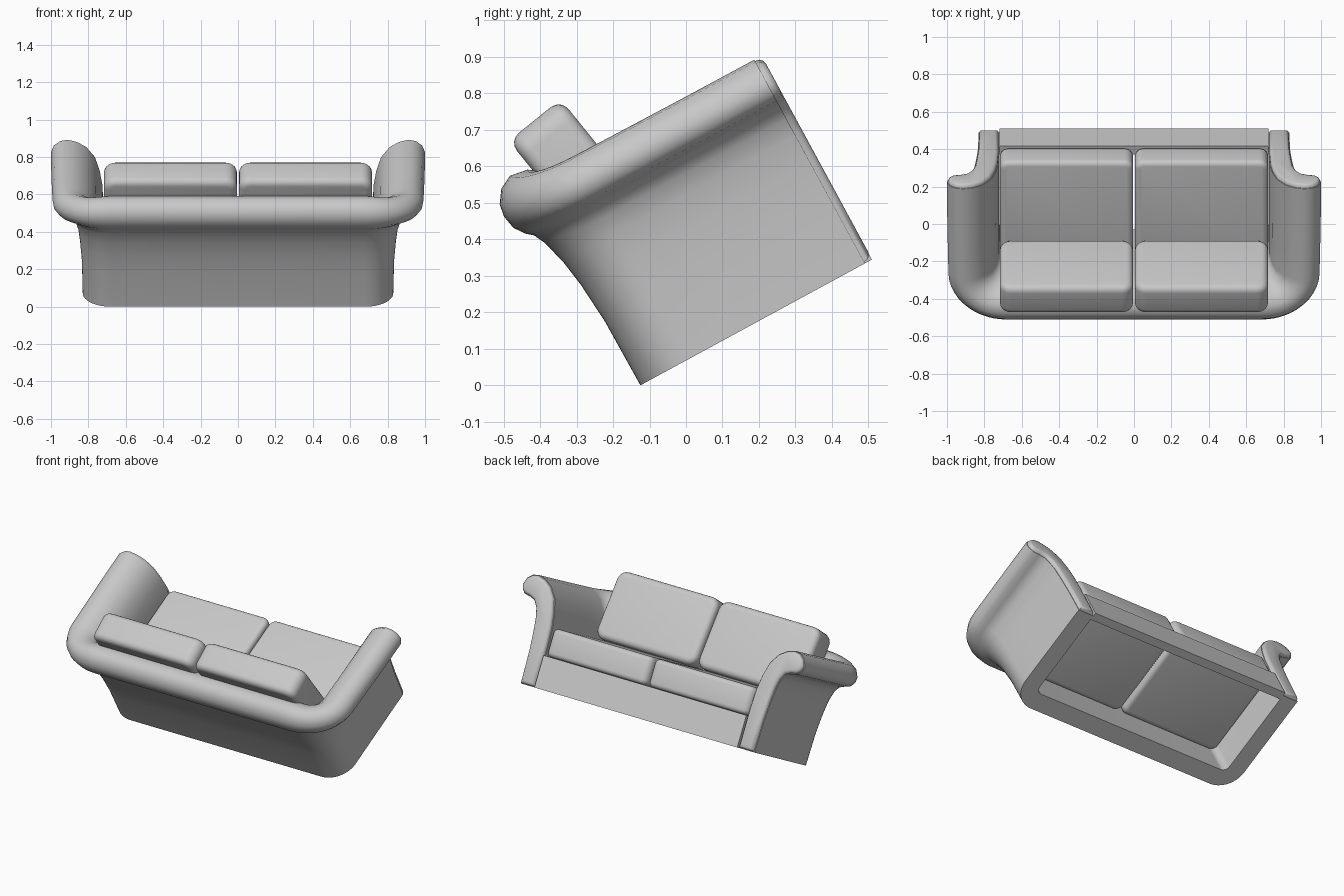
import bpy, bmesh, math
from mathutils import Matrix, Vector

if "Cube" in bpy.data.objects:
    bpy.data.objects.remove(bpy.data.objects["Cube"])

TILT = Matrix.Translation((0, -0.125, 0)) @ Matrix.Rotation(math.radians(28.5), 4, 'X')

fabric = bpy.data.materials.new("grey_fabric")
fabric.diffuse_color = (0.58, 0.58, 0.58, 1)
fabric.use_nodes = True
fabric.node_tree.nodes["Principled BSDF"].inputs["Base Color"].default_value = fabric.diffuse_color


def finish(bm, name, angle=40, matrix=Matrix()):
    bmesh.ops.recalc_face_normals(bm, faces=bm.faces[:])
    me = bpy.data.meshes.new(name)
    bm.to_mesh(me)
    bm.free()
    me.materials.append(fabric)
    ob = bpy.data.objects.new(name, me)
    bpy.context.collection.objects.link(ob)
    ob.matrix_world = TILT @ matrix
    bpy.ops.object.select_all(action='DESELECT')
    ob.select_set(True)
    bpy.context.view_layer.objects.active = ob
    bpy.ops.object.shade_smooth_by_angle(angle=math.radians(angle))
    return ob


# Rolled cross-sections: (offset outward from base outline, height)
ARM = [(0, 0), (.005, .2), (.015, .32), (.025, .40), (.04, .45), (.065, .487), (.10, .50),
       (.14, .507), (.163, .53), (.17, .56), (.155, .60), (.12, .628), (.08, .635), (.03, .622),
       (-.02, .59), (-.065, .53), (-.09, .45), (-.105, .36), (-.11, .25), (-.11, 0)]
BACK = [(0, 0), (.002, .2), (.012, .32), (.025, .40), (.045, .47), (.06, .50), (.078, .515),
        (.10, .545), (.108, .585), (.102, .62), (.078, .655), (.04, .675), (-.01, .667),
        (-.055, .635), (-.085, .58), (-.10, .52), (-.108, .45), (-.11, .36), (-.11, .25), (-.11, 0)]

# U-shaped base outline: point, outward normal, blend from arm to back section
W, R, FRONT = 0.83, 0.15, 0.70
half = [((W, FRONT), (1, 0), 0), ((W, 0.5), (1, 0), .02), ((W, 0.3), (1, 0), .07)]
STEPS = 12
for i in range(STEPS + 1):
    a = math.pi / 2 * i / STEPS
    n = (math.cos(a), -math.sin(a))
    t = i / STEPS
    half.append(((W - R + R * n[0], R + R * n[1]), n, .12 + .88 * t * t * (3 - 2 * t)))
path = half + [((-p[0], p[1]), (-n[0], n[1]), t) for p, n, t in reversed(half)]

# Arms and back as one swept shell, with padded arm fronts
bm = bmesh.new()
rings = []
for p, n, t in path:
    ring = []
    for (d0, h0), (d1, h1) in zip(ARM, BACK):
        d, h = d0 + (d1 - d0) * t, h0 + (h1 - h0) * t
        ring.append(bm.verts.new((p[0] + n[0] * d, p[1] + n[1] * d, h)))
    rings.append(ring)
N = len(ARM)
for a, b in zip(rings, rings[1:]):
    for i in range(N):
        j = (i + 1) % N
        bm.faces.new((a[i], a[j], b[j], b[i]))
caps = [bm.faces.new(rings[0]), bm.faces.new(rings[-1])]
bmesh.ops.recalc_face_normals(bm, faces=bm.faces[:])
for thick, depth in ((.004, 0), (.002, .010), (.006, .009), (.012, .004)):
    bmesh.ops.inset_region(bm, faces=caps, thickness=thick, depth=depth, use_even_offset=True)
finish(bm, "arms_and_back")


def box(size, centre):
    bm = bmesh.new()
    bmesh.ops.create_cube(bm, size=1)
    for v in bm.verts:
        v.co = Vector([c * s for c, s in zip(v.co, size)]) + Vector(centre)
    return bm


def cushion(name, size, axis, corner, edge, matrix):
    """Box with rounded outline corners and softened rims; axis is the thin direction."""
    bm = box(size, (0, 0, 0))
    along = [e for e in bm.edges
             if abs((e.verts[0].co - e.verts[1].co).normalized()[axis]) > .9]
    bmesh.ops.bevel(bm, geom=along, offset=corner, segments=5, profile=.5, affect='EDGES')
    bm.normal_update()
    rims = [e for e in bm.edges
            if sum(abs(f.normal[axis]) > .9 for f in e.link_faces) == 1]
    bmesh.ops.bevel(bm, geom=rims, offset=edge, segments=4, profile=.5, affect='EDGES')
    finish(bm, name, 50, matrix)


# Front rail below the seat
finish(box((1.44, .05, .195), (0, .697, .0975)), "front_rail")

# Seat and leaning back cushions
LEAN = Matrix.Rotation(math.radians(10.5), 4, 'X')
for side, label in ((-1, "left"), (1, "right")):
    x = side * .361
    cushion(label + "_seat_cushion", (.712, .612, .17), 2, .045, .028,
            Matrix.Translation((x, .412, .280)))
    cushion(label + "_back_cushion", (.712, .182, .425), 1, .06, .035,
            Matrix.Translation((x, .131, .568)) @ LEAN)
